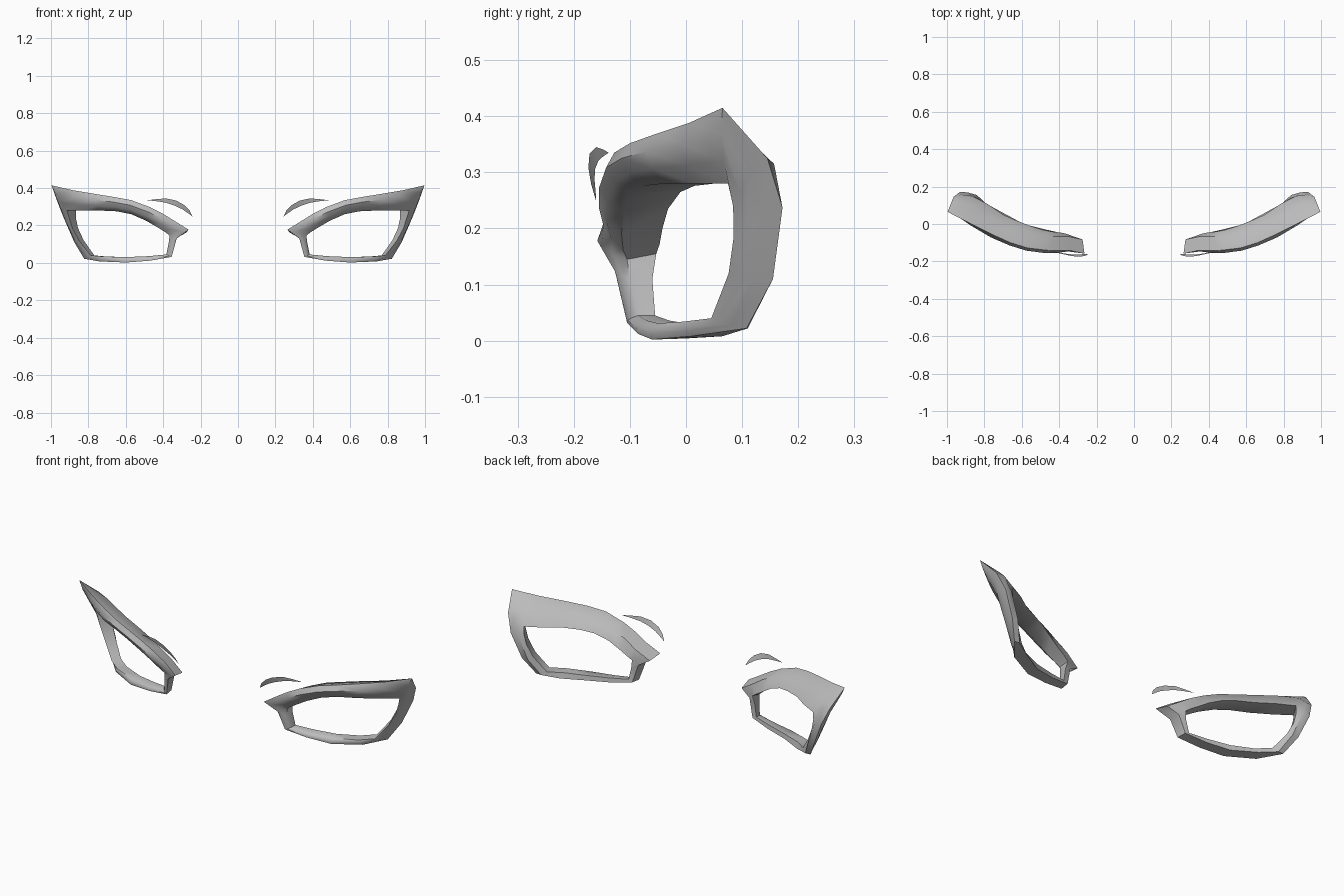
import bpy, bmesh
from mathutils import Vector

grey = bpy.data.materials.new("soft grey")
grey.diffuse_color = (0.5, 0.5, 0.5, 1)

# Rim edges of one eye, walked from the nose corner over the upper lid,
# down the outer corner and back along the lower lid
OUTER = [(.265, -.158, .178), (.34, -.142, .225), (.40, -.143, .262), (.47, -.14, .298),
         (.57, -.128, .335), (.66, -.10, .352), (.76, -.055, .368), (.88, .005, .388),
         (.997, .065, .415), (.965, .145, .325), (.93, .172, .237), (.875, .155, .11),
         (.822, .108, .022), (.74, .01, .008), (.60, -.06, .002), (.47, -.085, .012),
         (.355, -.105, .032), (.328, -.128, .13)]
INNER = [(.366, -.105, .145), (.385, -.112, .162), (.43, -.115, .19), (.49, -.112, .225),
         (.57, -.10, .26), (.65, -.075, .276), (.74, -.04, .28), (.83, .015, .28),
         (.915, .075, .28), (.902, .084, .24), (.885, .085, .185), (.85, .076, .12),
         (.788, .045, .04), (.72, -.005, .034), (.60, -.05, .031), (.48, -.07, .036),
         (.383, -.085, .045), (.37, -.10, .11)]
# depth of each section: (back of outer edge x, y, z offset), (back of inner edge offset)
BACK = [((.01, .075, -.015), (-.005, .052, .01)), ((.01, .075, -.015), (0, .065, .01)),
        ((.01, .075, -.012), (0, .073, .01)), ((.01, .08, -.012), (-.005, .08, .01)),
        ((-.005, .08, -.015), (-.015, .09, .005)), ((-.02, .075, -.017), (-.03, .09, 0)),
        ((-.03, .07, -.02), (-.04, .09, 0)), ((-.045, .065, -.03), (-.05, .09, 0)),
        ((-.08, .05, -.06), (-.05, .075, 0)), ((-.04, .012, -.01), (-.035, .065, 0)),
        ((-.04, -.003, 0), (-.03, .06, 0)), ((-.035, 0, 0), (-.025, .055, 0)),
        ((-.03, .002, 0), (-.02, .05, 0)), ((-.03, .055, 0), (-.02, .05, 0)),
        ((-.01, .06, .002), (-.01, .05, 0)), ((0, .055, .002), (0, .04, 0)),
        ((.005, .05, .003), (0, .03, 0)), ((.005, .06, 0), (0, .04, 0))]
# how far the middle of the front face swells outward at each section
SWELL = [.012, .015, .022, .025, .025, .025, .025, .02, .008, .01, .01, .008,
         .004, .004, .006, .006, .006, .008]


def finish(bm, name, angle):
    """Turn a bmesh into a smooth grey object."""
    bmesh.ops.recalc_face_normals(bm, faces=bm.faces)
    mesh = bpy.data.meshes.new(name)
    bm.to_mesh(mesh)
    bm.free()
    mesh.materials.append(grey)
    ob = bpy.data.objects.new(name, mesh)
    bpy.context.collection.objects.link(ob)
    bpy.ops.object.select_all(action='DESELECT')
    bpy.context.view_layer.objects.active = ob
    ob.select_set(True)
    bpy.ops.object.shade_smooth_by_angle(angle=angle)


def eyelid_rim(side, name):
    bm = bmesh.new()
    rings = []
    for o, i, (bo, bi), s in zip(OUTER, INNER, BACK, SWELL):
        o, i = Vector(o), Vector(i)
        # swell follows the outward-turned front of the eye
        out = Vector((max(0, o.x - .4), -.6, 0)).normalized()
        pts = [o, o.lerp(i, .35) + out * s, o.lerp(i, .7) + out * s * .8,
               i, i + Vector(bi), o + Vector(bo)]
        rings.append([bm.verts.new((p.x * side, p.y, p.z)) for p in pts])
    for a, b in zip(rings, rings[1:] + rings[:1]):
        for k in range(6):
            m = (k + 1) % 6
            bm.faces.new((a[k], a[m], b[m], b[k]))
    finish(bm, name, 0.8)


# Crescent crease over the inner half of each upper lid
CREASE_TOP = [(.243, -.160, .248), (.258, -.169, .279), (.285, -.174, .308),
              (.33, -.172, .333), (.385, -.160, .345), (.435, -.148, .341), (.483, -.138, .335)]
CREASE_LOW = [(.243, -.160, .248), (.266, -.161, .265), (.298, -.163, .287),
              (.338, -.162, .306), (.383, -.156, .321), (.43, -.147, .329), (.483, -.138, .335)]


def lid_crease(side, name):
    bm = bmesh.new()
    top, low = [[bm.verts.new((x * side, y, z)) for x, y, z in row]
                for row in (CREASE_TOP, CREASE_LOW)]
    for k in range(len(top) - 1):
        bm.faces.new((top[k], low[k], low[k + 1], top[k + 1]))
    bmesh.ops.remove_doubles(bm, verts=bm.verts, dist=.0005)
    finish(bm, name, 0.8)


for side, label in ((1, "left"), (-1, "right")):
    eyelid_rim(side, label + "_eyelid_rim")
    lid_crease(side, label + "_lid_crease")
